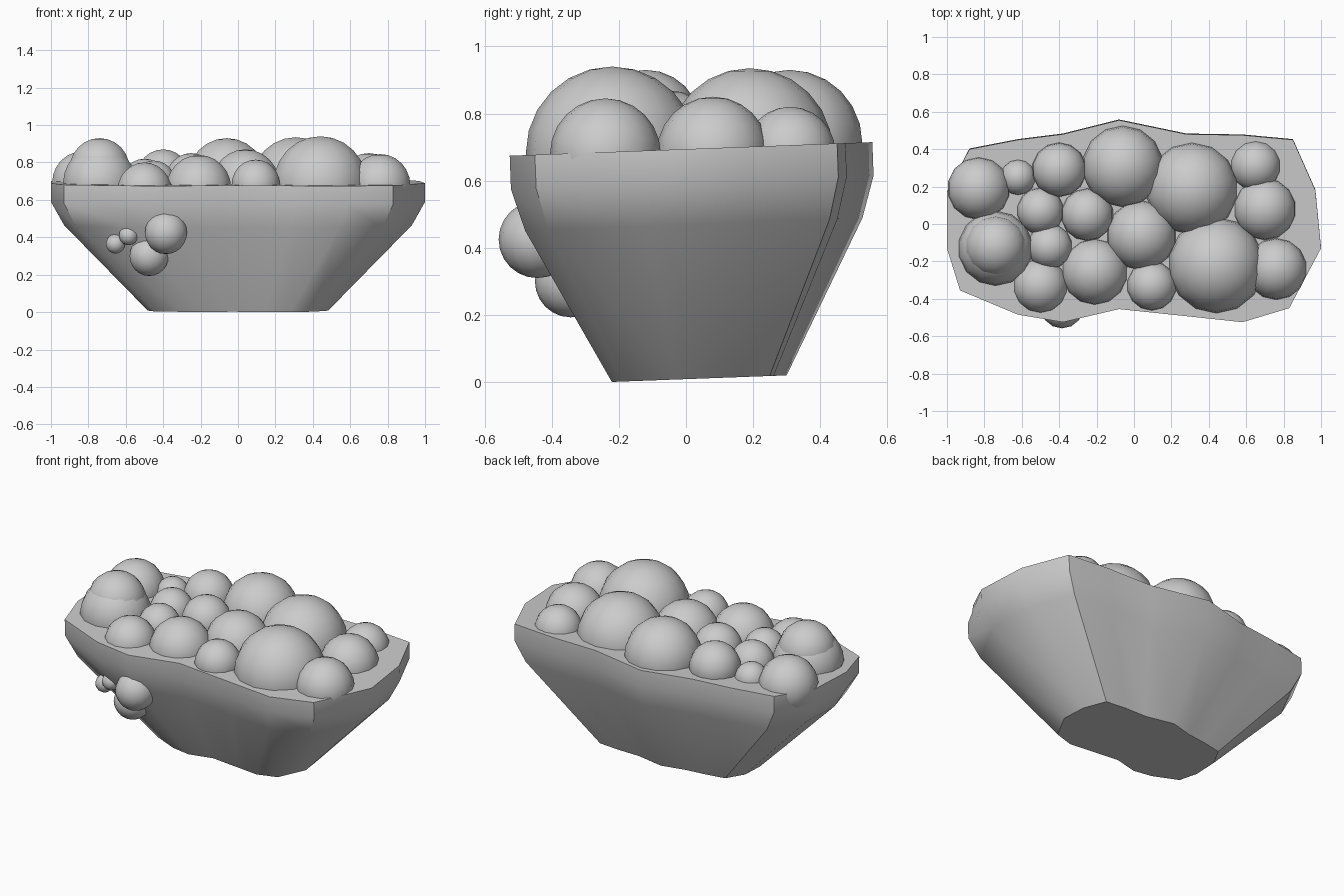
import bpy, bmesh, math

if "Cube" in bpy.data.objects:
    bpy.data.objects.remove(bpy.data.objects["Cube"])

def shade(obj, angle):
    bpy.ops.object.select_all(action='DESELECT')
    obj.select_set(True)
    bpy.context.view_layer.objects.active = obj
    bpy.ops.object.shade_smooth_by_angle(angle=math.radians(angle))

# Bowl: irregular rim outline lofted down to a small tilted base
rim = [(-.88, .40), (-.62, .45), (-.38, .48), (-.08, .555), (.28, .48), (.58, .475),
       (.85, .45), (.97, .18), (1, -.13), (.83, -.45), (.58, -.525), (.3, -.495),
       (-.08, -.455), (-.38, -.525), (-.62, -.485), (-.93, -.355), (-1, -.13), (-1, .17)]
levels = [(0, .482), (.46, .93), (.585, 1), (.685, 1)]   # height, scale
TILT = .0375
bm = bmesh.new()
rings = []
for h, s in levels:
    ring = []
    for x, y in rim:
        yy = .014 + (y - .014) * s + .025 * (1 - h / .685)
        ring.append(bm.verts.new((x * s, yy, .009 + h + TILT * yy)))
    rings.append(ring)
for a, b in zip(rings, rings[1:]):
    for i in range(len(rim)):
        j = (i + 1) % len(rim)
        bm.faces.new((a[i], a[j], b[j], b[i]))
bm.faces.new(rings[0])
bm.faces.new(rings[-1])
bmesh.ops.recalc_face_normals(bm, faces=bm.faces)
mesh = bpy.data.meshes.new("bowl")
bm.to_mesh(mesh)
bm.free()
bowl = bpy.data.objects.new("bowl", mesh)
bpy.context.collection.objects.link(bowl)
shade(bowl, 40)

def ball(name, x, y, z, r):
    bpy.ops.mesh.primitive_uv_sphere_add(segments=14, ring_count=12, radius=r, location=(x, y, z))
    obj = bpy.context.object
    obj.name = name
    shade(obj, 60)

# Heaped bubbles: x, y, radius, top height
heap = [(-.83, .19, .168, .86), (-.74, -.13, .2, .89), (-.74, -.12, .165, .93),
        (-.62, .25, .095, .79), (-.4, .29, .145, .87), (-.5, .07, .125, .82),
        (-.25, .05, .14, .85), (-.45, -.12, .12, .81), (-.5, -.33, .147, .80),
        (-.21, -.255, .178, .84), (-.06, .308, .217, .93), (.04, -.06, .187, .87),
        (.095, -.33, .132, .815), (.31, .19, .247, .935), (.44, -.22, .257, .94),
        (.65, .31, .135, .82), (.7, .08, .167, .85), (.76, -.24, .165, .845)]
for x, y, r, top in heap:
    ball("bubble", x, y, top - r, r)

# Bubbles clinging to the front wall
for x, y, z, r in [(-.385, -.443, .425, .115), (-.475, -.343, .30, .107),
                   (-.585, -.395, .41, .052), (-.655, -.36, .365, .052)]:
    ball("side_bubble", x, y, z, r)
